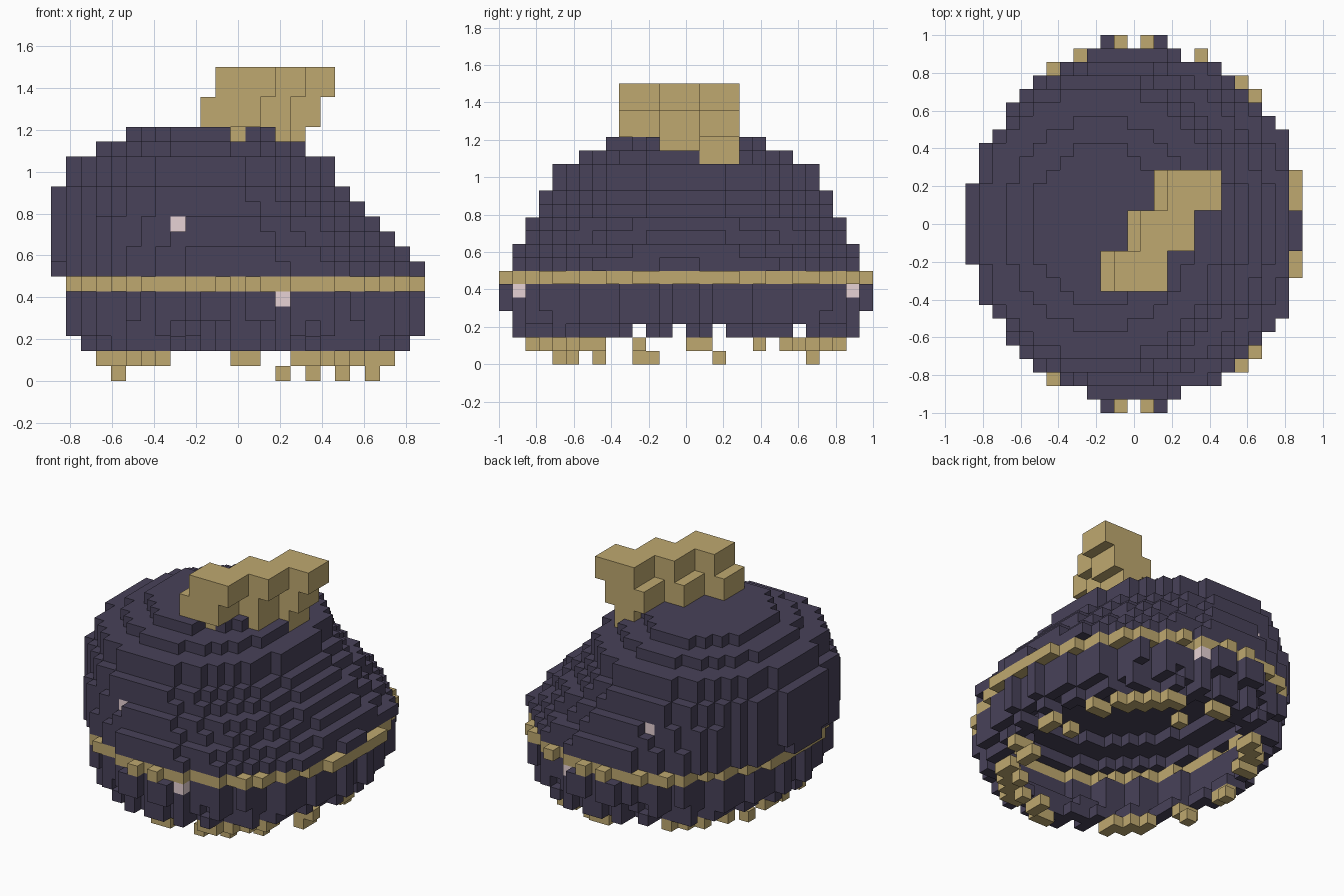
import bpy, bmesh, math

if "Cube" in bpy.data.objects:
    bpy.data.objects.remove(bpy.data.objects["Cube"])

U = 1 / 14                      # edge length of one cube


def material(name, rgb):
    m = bpy.data.materials.new(name)
    m.diffuse_color = (*rgb, 1)
    m.use_nodes = True
    m.node_tree.nodes["Principled BSDF"].inputs["Base Color"].default_value = m.diffuse_color
    return m


DARK = material("dark_plum", (0.065, 0.054, 0.100))
GOLD = material("dull_gold", (0.52, 0.395, 0.160))
PINK = material("pale_pink", (0.82, 0.66, 0.68))


def disc(k, x0, x1, ry, flute=0.0):
    """Cells of one elliptical layer, optionally with folds in its edge."""
    cx, rx = (x0 + x1) / 2, (x1 - x0) / 2
    out = set()
    for i in range(-13, 14):
        for j in range(-15, 15):
            u, v = (i - cx) / rx, (j + 0.5) / ry
            fold = math.cos(26 * math.atan2(v, u))
            limit = 1 - (flute if fold > 0.15 else 0)
            if math.hypot(u, v) <= limit:
                out.add((i, j, k))
    return out


def ring(cells):
    """Outer wall of a layer, one cell thick."""
    steps = [(a, b) for a in (-1, 0, 1) for b in (-1, 0, 1)]
    return {(i, j, k) for i, j, k in cells
            if any((i + a, j + b, k) not in cells for a, b in steps)}


def box(x0, x1, y0, y1, z0, z1):
    return {(i, j, k) for i in range(x0, x1) for j in range(y0, y1)
            for k in range(z0, z1)}


def both_sides(cells):
    """Add the mirror image of the cells across y."""
    return set(cells) | {(i, -1 - j, k) for i, j, k in cells}


# Domed upper body: (left, right, half depth) of each layer, in cells
dome = [(-12.2, 12.7, 13), (-12.5, 11.5, 13), (-12.5, 10.5, 12),
        (-12.5, 9.5, 12), (-12.5, 8.5, 11), (-12.5, 7.5, 11),
        (-11.5, 6.5, 10), (-11.5, 6.5, 10), (-9.5, 4.5, 8), (-7.5, 2.5, 6)]
body = set()
for n, (x0, x1, ry) in enumerate(dome):
    body |= disc(7 + n, x0, x1, ry)
body = {c for c in body if (c[0] < 12 or c[1] in (-2, -1, 0))
        and (c[0] > -12 or -4 < c[1] < 3)}
body -= both_sides({(i, j, k) for i, j in ((-6, 11), (-10, 7))
                    for k in range(7, 11)})
cover = {c[:2] for c in body}
# Stepped hollow under the dome
body -= disc(7, -9.5, 10, 10.8)
body -= disc(8, -7.5, 8, 8.8)

# Gold band: wall under the dome's edge, with a few bumps sticking out
bumps = both_sides([(-1, 13, 6), (1, 13, 6), (-6, 11, 6), (8, 10, 6),
                    (9, 9, 6), (12, 3, 6), (12, 2, 6)])
bumps |= {(12, 1, 6), (-4, 12, 6), (5, 12, 6)}
band = ring(disc(6, -11.5, 12.5, 13.6, 0.03))
band |= ring(disc(6, -11.5, 11.9, 13.0))
band = {c for c in band if c[:2] in cover} | bumps
shade = cover | {c[:2] for c in bumps}

# Folded skirt below the band, never wider than the band
skirt = set()
for k, x0, x1, ry in [(5, -11.5, 12.5, 13.6), (4, -11.5, 12.5, 13.6),
                      (3, -11.5, 12.5, 13), (2, -10.5, 11.5, 13)]:
    skirt |= ring(disc(k, x0, x1, ry, 0.06))
skirt = {c for c in skirt if c[:2] in shade}
skirt |= both_sides({(i, 13, k) for i in (-2, -1, 1, 2) for k in (4, 5)})
skirt = {c for c in skirt if c[2] > 2 or c[1] not in (-4, -1, 2, 8)}

# Ragged gold fringe hanging from the skirt
fringe = {c for c in ring(disc(1, -9.5, 10.5, 12))
          if c[0] not in (-4, -3, -2, -1, 2, 3)
          and c[1] not in (-6, -5, -3, -2, -1, 2, 3, 4, 6)}
fringe |= {c for c in ring(disc(0, -8.5, 9.5, 10))
           if c[0] in (-8, 3, 5, 7, 9) and c[1] in (-10, -9, -7, -4, -3, 2, 9)}
fringe.add((9, -4, 0))

# Stepped diagonal handle: three overhanging strips
handle = set()
for n, y0 in enumerate((-5, -2, 1)):
    y1, x = y0 + 3, 2 * n
    handle |= box(x - 1, x + 3, y0, y1, 19, 21)
    handle |= box(x - 2, x + 2, y0, y1, 17, 19)
handle |= box(0, 1, -4, -2, 16, 17)
handle |= box(2, 4, -2, 1, 16, 17)
handle |= box(3, 5, 1, 4, 15, 17)
body = {c for c in body
        if not (c[2] == 16 and c[0] == 0 and c[1] < -4)} - handle

# Small pink studs recessed into the wall, front and back
studs = both_sides({(-4, 10, 10), (3, 12, 5)})
body -= studs | both_sides({(-4, j, 10) for j in (11, 12, 13)})
skirt -= studs | both_sides({(3, 13, 5), (3, 13, 4)})

occupied = body | band | skirt | fringe | handle | studs
AXES = [(0, 1, 2), (1, 2, 0), (2, 0, 1)]


def build(name, cells, mat):
    """Turn cells into a mesh of their exposed cube faces."""
    bm = bmesh.new()
    verts = {}

    def vert(p):
        if p not in verts:
            verts[p] = bm.verts.new(((p[0] - 0.5) * U, p[1] * U, p[2] * U))
        return verts[p]

    for c in sorted(cells):
        for a, b, d in AXES:
            for s in (0, 1):
                nb = list(c)
                nb[a] += 2 * s - 1
                if tuple(nb) in occupied:
                    continue
                quad = []
                for e, f in ((0, 0), (1, 0), (1, 1), (0, 1)):
                    p = list(c)
                    p[a] += s
                    p[b] += e
                    p[d] += f
                    quad.append(vert(tuple(p)))
                bm.faces.new(quad if s else quad[::-1])
    me = bpy.data.meshes.new(name)
    bm.to_mesh(me)
    bm.free()
    me.materials.append(mat)
    ob = bpy.data.objects.new(name, me)
    bpy.context.collection.objects.link(ob)


build("domed_body", body, DARK)
build("gold_band", band, GOLD)
build("folded_skirt", skirt, DARK)
build("gold_fringe", fringe, GOLD)
build("stepped_handle", handle, GOLD)
build("pink_studs", studs, PINK)
